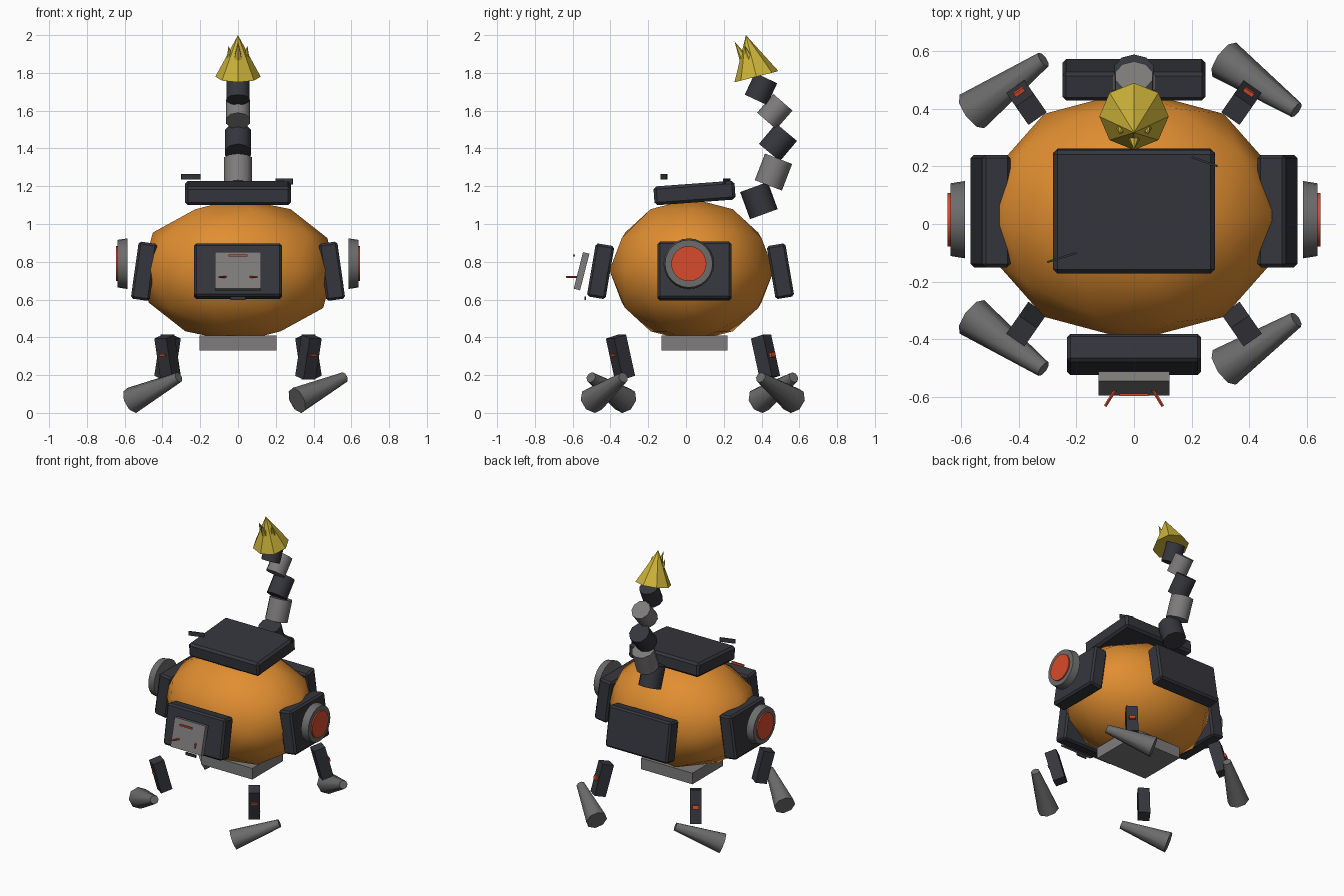
import bpy
import math
from mathutils import Vector

default_cube = bpy.data.objects.get("Cube")
if default_cube:
    bpy.data.objects.remove(default_cube, do_unlink=True)


def material(name, r, g, b):
    m = bpy.data.materials.new(name)
    m.use_nodes = True
    m.diffuse_color = (r, g, b, 1)
    bsdf = m.node_tree.nodes["Principled BSDF"]
    bsdf.inputs["Base Color"].default_value = (r, g, b, 1)
    bsdf.inputs["Roughness"].default_value = 0.6
    return m


ORANGE = material("orange", 0.75, 0.27, 0.03)
DARK = material("dark slate", 0.036, 0.037, 0.046)
GREY = material("light grey", 0.21, 0.2, 0.2)
STEEL = material("steel grey", 0.15, 0.15, 0.15)
RED = material("red", 0.68, 0.07, 0.025)
GOLD = material("gold", 0.6, 0.45, 0.04)


def finish(name, mat, smooth=None):
    ob = bpy.context.object
    ob.name = name
    ob.data.materials.append(mat)
    if smooth:
        bpy.ops.object.shade_smooth_by_angle(angle=math.radians(smooth))
    return ob


def box(name, loc, size, mat, rot=(0, 0, 0), bevel=0):
    bpy.ops.mesh.primitive_cube_add(size=1, location=loc, rotation=rot)
    ob = bpy.context.object
    ob.scale = size
    bpy.ops.object.transform_apply(location=False, rotation=False, scale=True)
    if bevel:
        mod = ob.modifiers.new("bevel", 'BEVEL')
        mod.width = bevel
        mod.segments = 1
    return finish(name, mat)


def rod(name, start, end, r1, r2, mat, sides=8, smooth=50):
    # Cylinder, cone or tapered tube between two points
    a, b = Vector(start), Vector(end)
    bpy.ops.mesh.primitive_cone_add(vertices=sides, radius1=r1, radius2=r2,
                                    depth=(b - a).length, location=(a + b) / 2)
    bpy.context.object.rotation_euler = (b - a).to_track_quat('Z', 'Y').to_euler()
    return finish(name, mat, smooth)


# Body
bpy.ops.mesh.primitive_ico_sphere_add(subdivisions=2, radius=1, location=(0, 0.03, 0.755))
bpy.context.object.scale = (0.53, 0.435, 0.38)
bpy.ops.object.transform_apply(location=False, rotation=False, scale=True)
finish("body", ORANGE, 60)

# Armour plates around the body
box("front_plate", (0, -0.452, 0.75), (0.465, 0.1, 0.285), DARK, (-0.17, 0, 0), 0.012)
box("rear_plate", (0, 0.5, 0.75), (0.495, 0.1, 0.285), DARK, (0.17, 0, 0), 0.012)
box("lid", (0, 0.045, 1.164), (0.56, 0.43, 0.1), DARK, (0.073, 0, 0), 0.015)
box("belly_block", (0, 0.045, 0.37), (0.41, 0.35, 0.08), GREY)

# Side plates and their round lamps
for side, s in (("left", 1), ("right", -1)):
    box(side + "_plate", (s * 0.497, 0.045, 0.75), (0.1, 0.39, 0.305), DARK,
        (0, -s * 0.14, 0), 0.012)
    rod(side + "_lamp_rim", (s * 0.586, 0.015, 0.79), (s * 0.637, 0.015, 0.79),
        0.134, 0.126, STEEL, 24, 40)
    rod(side + "_lamp", (s * 0.62, 0.015, 0.79), (s * 0.646, 0.015, 0.79),
        0.093, 0.093, RED, 24, 40)

# Face panel
box("face_panel", (0, -0.553, 0.75), (0.245, 0.035, 0.2), GREY, (-0.25, 0, 0))
box("brow_bar", (0, -0.592, 0.833), (0.1, 0.01, 0.012), RED)
box("chin_tab", (0, -0.534, 0.607), (0.08, 0.008, 0.02), DARK)
for side, s in (("left", 1), ("right", -1)):
    rod(side + "_face_rod", (s * 0.062, -0.57, 0.72), (s * 0.1, -0.632, 0.72),
        0.006, 0.006, RED, 6)

# Small fins above the lid
box("front_fin", (-0.25, -0.116, 1.25), (0.105, 0.007, 0.03), DARK, (0, 0, 0.31))
box("rear_fin", (0.245, 0.216, 1.225), (0.095, 0.007, 0.03), DARK, (0, 0, -0.34))

# Legs lean backwards, each with a red marker on its outer face
for end, sy, y in (("front", -1, -0.347), ("rear", 1, 0.421)):
    for side, sx in (("left", 1), ("right", -1)):
        out = Vector((sx * 0.57, sy * 0.82, 0))
        yaw = math.atan2(-out.x, out.y)
        rot = (sy * 0.26, 0, yaw)
        centre = Vector((sx * 0.373, y, 0.295))
        box(end + "_" + side + "_leg", centre, (0.077, 0.08, 0.225), DARK, rot)
        height = 0.012 if sy < 0 else 0.025
        box(end + "_" + side + "_leg_marker", centre + out * 0.044 + Vector((0, 0, 0.012)),
            (0.04, 0.016, height), RED, rot)

# Tapered feet, wide end low
feet = {"front_right_foot": ((-0.562, -0.322), (-0.314, -0.503)),
        "front_left_foot": ((0.313, -0.497), (0.563, -0.332)),
        "rear_right_foot": ((-0.562, 0.39), (-0.314, 0.57)),
        "rear_left_foot": ((0.313, 0.57), (0.563, 0.395))}
for name, (wide, narrow) in feet.items():
    rod(name, (*wide, 0.066), (*narrow, 0.188), 0.072, 0.029, STEEL)

# Tail segments: centre y, centre z, lean in degrees, radius
tail = [(0.386, 1.124, -20, 0.078), (0.463, 1.275, 21, 0.077), (0.487, 1.432, 40, 0.072),
        (0.47, 1.595, 41, 0.067), (0.397, 1.715, 25, 0.065)]
for i, (y, z, lean, r) in enumerate(tail):
    t = math.radians(lean)
    half = Vector((0, math.sin(t), math.cos(t))) * r * 0.98
    c = Vector((0, y, z))
    rod("tail_segment_%d" % (i + 1), c - half, c + half, r, r, GREY if i % 2 else DARK, 10)

# Tail tip with small thorns
rod("tail_tip", (0, 0.373, 1.78), (0, 0.317, 2.0), 0.12, 0, GOLD, 8, 25)
rod("front_thorn", (0, 0.35, 1.79), (0, 0.257, 1.967), 0.045, 0, GOLD, 6, 25)
for side, s in (("left", 1), ("right", -1)):
    rod(side + "_thorn", (s * 0.035, 0.365, 1.8), (s * 0.05, 0.31, 1.945), 0.04, 0, GOLD, 6, 25)
